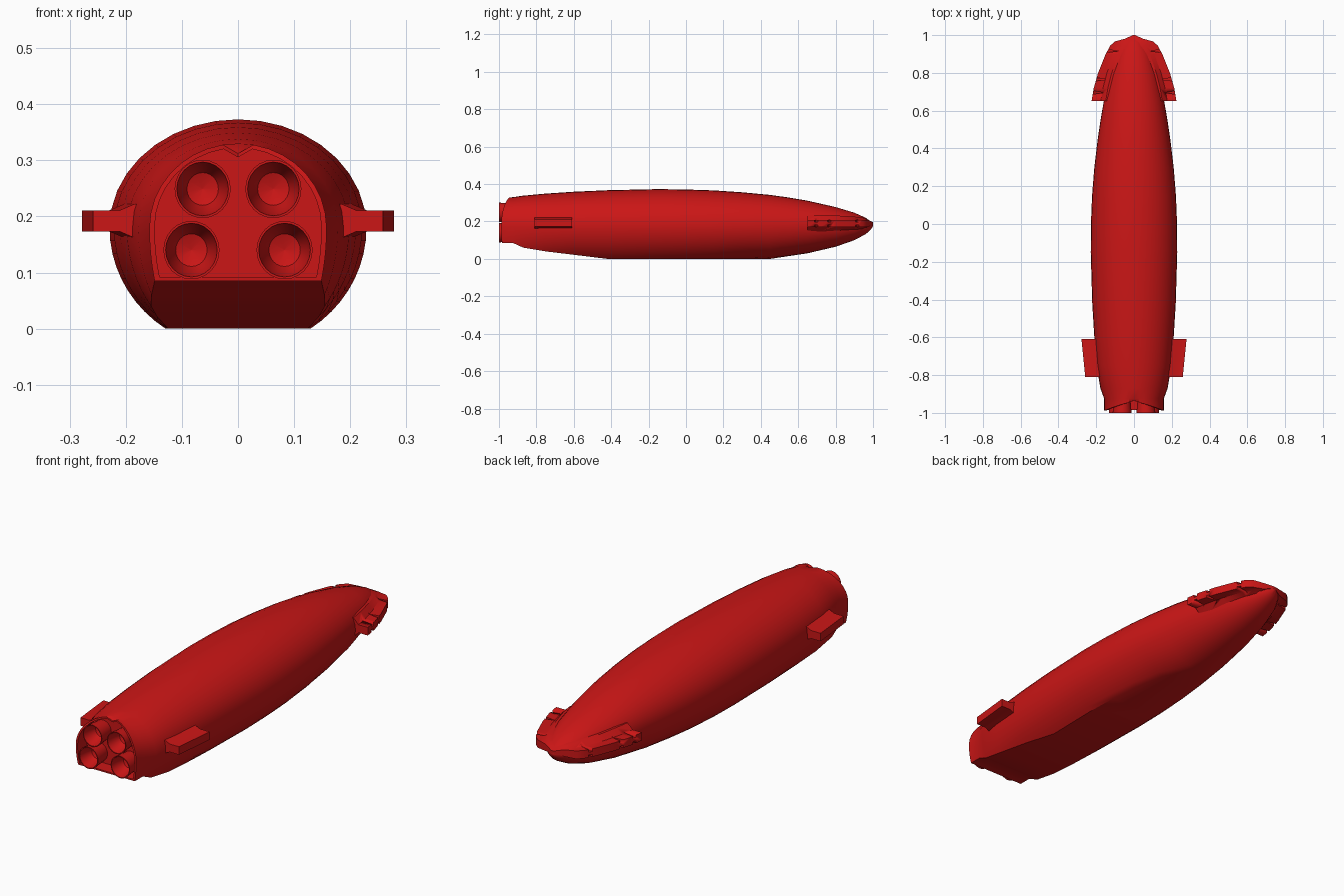
import bpy, bmesh, math

if "Cube" in bpy.data.objects:
    bpy.data.objects.remove(bpy.data.objects["Cube"])

red = bpy.data.materials.new("red_paint")
red.diffuse_color = (0.6, 0.008, 0.008, 1)
red.use_nodes = True
red.node_tree.nodes["Principled BSDF"].inputs["Base Color"].default_value = red.diffuse_color


def finish(name, bm, angle=35):
    bmesh.ops.remove_doubles(bm, verts=bm.verts, dist=0.0004)
    bmesh.ops.recalc_face_normals(bm, faces=bm.faces)
    me = bpy.data.meshes.new(name)
    bm.to_mesh(me)
    bm.free()
    ob = bpy.data.objects.new(name, me)
    bpy.context.collection.objects.link(ob)
    me.materials.append(red)
    bpy.ops.object.select_all(action='DESELECT')
    ob.select_set(True)
    bpy.context.view_layer.objects.active = ob
    bpy.ops.object.shade_smooth_by_angle(angle=math.radians(angle))
    return ob


def loft(bm, rings):
    vs = [[bm.verts.new(p) for p in r] for r in rings]
    n = len(vs[0])
    for a, b in zip(vs, vs[1:]):
        for i in range(n):
            j = (i + 1) % n
            bm.faces.new((a[i], a[j], b[j], b[i]))
    bm.faces.new(vs[0])
    bm.faces.new(vs[-1])


# Hull cross-section: rounded top, rounded sides, flat floor
ZC, N = 0.18, 9


def section(y, hw, top, rb, floor):
    end = math.asin(min(1.0, (ZC - floor) / rb))
    half = [(hw * math.cos(t), ZC + (top - ZC) * math.sin(t))
            for t in (math.pi / 2 * (1 - i / N) for i in range(N))]
    half += [(hw * math.cos(t), ZC - rb * math.sin(t))
             for t in (end * i / N for i in range(N + 1))]
    return [(x, y, z) for x, z in half] + [(-x, y, z) for x, z in half[:0:-1]]


stations = [
    (-0.94, 0.158, 0.33, 0.28, 0.085), (-0.87, 0.178, 0.338, 0.24, 0.06),
    (-0.75, 0.198, 0.349, 0.225, 0.04), (-0.6, 0.21, 0.359, 0.218, 0.022),
    (-0.42, 0.221, 0.367, 0.218, 0), (-0.15, 0.229, 0.373, 0.218, 0),
    (0.0, 0.228, 0.371, 0.215, 0), (0.15, 0.222, 0.366, 0.208, 0),
    (0.3, 0.21, 0.356, 0.196, 0), (0.45, 0.192, 0.342, 0.181, 0),
    (0.55, 0.177, 0.328, 0.165, 0.015), (0.65, 0.16, 0.311, 0.15, 0.03),
    (0.8, 0.126, 0.277, 0.115, 0.065), (0.9, 0.092, 0.247, 0.08, 0.1),
    (0.96, 0.058, 0.22, 0.048, 0.132), (0.985, 0.034, 0.202, 0.027, 0.153),
    (1.0, 0.006, 0.184, 0.006, 0.174)]
rings = [section(*s) for s in stations]

# Stern rim swept back at the sides, then a recessed engine plate
rim = [(x, y - 0.048 * (abs(x) / 0.158) ** 1.3, z) for x, y, z in rings[0]]
rim[0] = (0, -0.935, 0.312)
inner = [(x * 0.94, y, 0.2 + (z - 0.2) * 0.94) for x, y, z in rim]
plate = [(x, -0.92, z) for x, y, z in inner]
rings[0] = [(x, -0.925, z) for x, y, z in rings[0]]
bm = bmesh.new()
loft(bm, [plate, inner, rim] + rings)
finish("hull", bm)


# Fins: tapered plates, thick at the root; each station is y, root x, tip x, root half-thickness
def fin(name, sx, data, zc, tip):
    bm = bmesh.new()
    out = []
    for y, xi, xo, h in data:
        t = min(tip, h)
        xm = xi + (xo - xi) * 0.35
        prof = [(0, h), (xi, h), (xm, t), (xo, t), (xo, -t), (xm, -t), (xi, -h), (0, -h)]
        out.append([(sx * x, y, zc + z) for x, z in prof])
    loft(bm, out)
    return finish(name, bm, 40)


nose_fin = [(0.65, 0.15, 0.225, 0.045), (0.72, 0.138, 0.213, 0.045),
            (0.8, 0.118, 0.19, 0.042), (0.9, 0.084, 0.15, 0.036),
            (0.945, 0.06, 0.125, 0.03), (0.967, 0.04, 0.1, 0.023),
            (0.98, 0.02, 0.05, 0.016), (1.0, 0.002, 0.006, 0.006)]
stern_fin = [(-0.81, 0.185, 0.258, 0.03), (-0.61, 0.203, 0.278, 0.03)]

# Wedge gills cut into the upper and lower faces of the nose fins
bm = bmesh.new()
for sx in (-1, 1):
    for y, xo in ((0.695, 0.217), (0.765, 0.201), (0.915, 0.143)):
        for z0, z1 in ((0.196, 0.25), (0.13, 0.182)):
            tri = [(xo - 0.055, y), (xo + 0.03, y - 0.012), (xo + 0.03, y + 0.016)]
            loft(bm, [[(sx * x, v, z) for x, v in tri] for z in (z0, z1)])
cutter = finish("gill_cutter", bm)
cutter.hide_render = True
cutter.hide_set(True)

for side, sx in (("left", -1), ("right", 1)):
    ob = fin("nose_fin_" + side, sx, nose_fin, 0.19, 0.019)
    mod = ob.modifiers.new("gills", 'BOOLEAN')
    mod.operation = 'DIFFERENCE'
    mod.solver = 'EXACT'
    mod.object = cutter
    fin("stern_fin_" + side, sx, stern_fin, 0.192, 0.019)

# Four bullet-shaped engine bells with hollow mouths
bell = [(0.001, -0.80), (0.022, -0.815), (0.035, -0.85), (0.042, -0.90), (0.046, -0.95),
        (0.05, -1.0), (0.046, -1.0), (0.04, -0.965), (0.028, -0.935), (0.001, -0.925)]
for name, x, z in (("upper", 0.063, 0.249), ("lower", 0.083, 0.14)):
    for side, sx in (("left", -1), ("right", 1)):
        bm = bmesh.new()
        loft(bm, [[(sx * x + r * math.cos(a), y, z + r * 1.04 * math.sin(a))
                   for a in (math.tau * i / 24 for i in range(24))] for r, y in bell])
        finish("engine_bell_%s_%s" % (name, side), bm)
